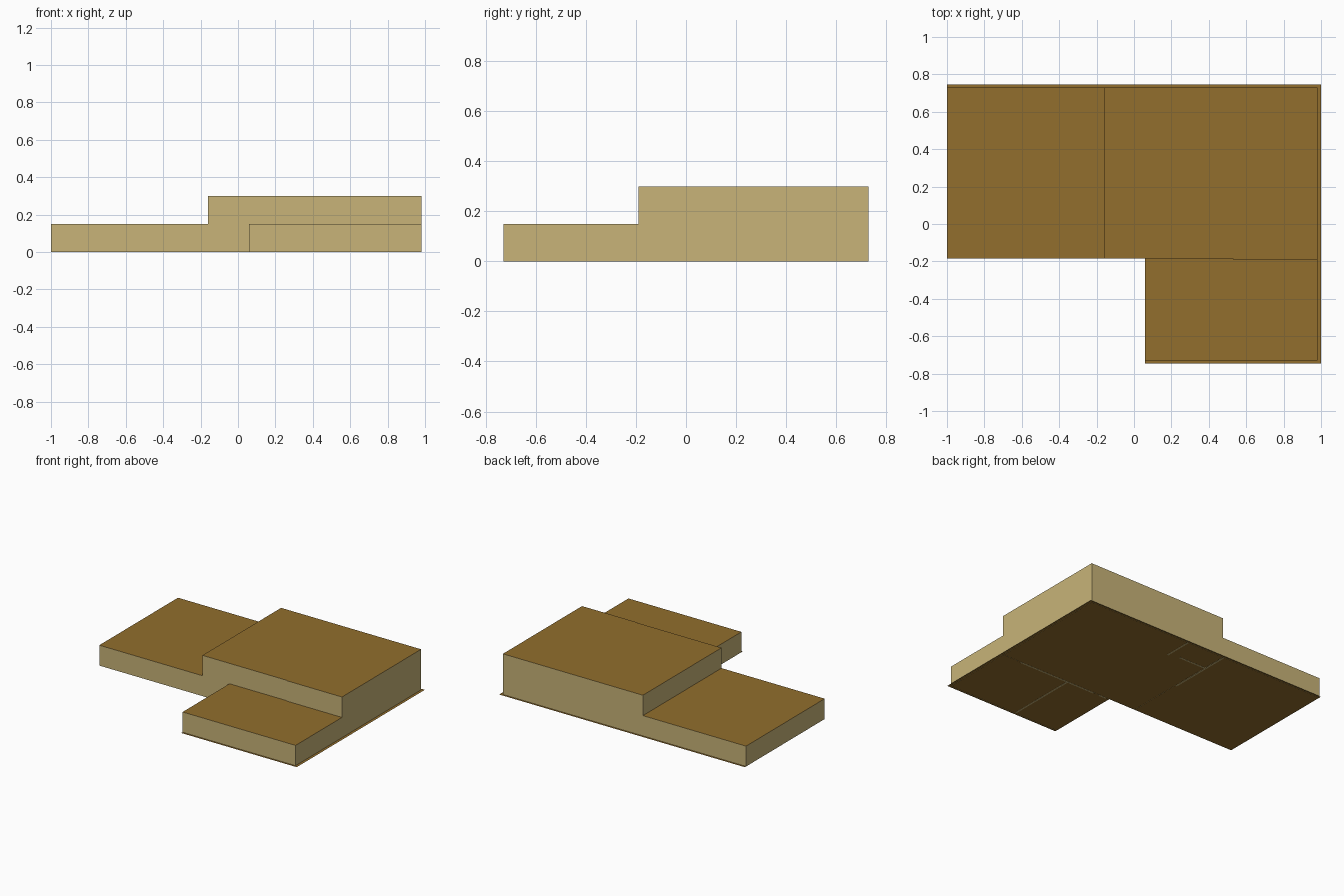
import bpy, bmesh

if "Cube" in bpy.data.objects:
    bpy.data.objects.remove(bpy.data.objects["Cube"])


def material(name, color):
    m = bpy.data.materials.new(name)
    m.diffuse_color = (*color, 1)
    m.use_nodes = True
    m.node_tree.nodes["Principled BSDF"].inputs["Base Color"].default_value = m.diffuse_color
    return m


WALL = material("tan wall", (0.578, 0.456, 0.188))
ROOF = material("brown roof and floor", (0.287, 0.156, 0.026))


def box(name, x0, x1, y0, y1, z0, z1, mats, open_bottom=False):
    """Axis-aligned box; up-facing faces take the last material."""
    bm = bmesh.new()
    bmesh.ops.create_cube(bm, size=1)
    for v in bm.verts:
        v.co.x = x1 if v.co.x > 0 else x0
        v.co.y = y1 if v.co.y > 0 else y0
        v.co.z = z1 if v.co.z > 0 else z0
    bm.normal_update()
    for f in bm.faces:
        f.material_index = len(mats) - 1 if f.normal.z > 0.5 else 0
    if open_bottom:
        bmesh.ops.delete(bm, geom=[f for f in bm.faces if f.normal.z < -0.5], context='FACES')
    finish(name, bm, mats)


def finish(name, bm, mats):
    me = bpy.data.meshes.new(name)
    bm.to_mesh(me)
    bm.free()
    for m in mats:
        me.materials.append(m)
    bpy.context.collection.objects.link(bpy.data.objects.new(name, me))


# Flat-roofed volumes, open underneath
BLOCKS = {
    "low_left_wing": (-1.0, -0.16, -0.185, 0.73, 0.15),
    "tall_main_block": (-0.16, 0.98, -0.185, 0.73, 0.30),
    "low_front_wing": (0.06, 0.98, -0.73, -0.185, 0.15),
}
for name, (x0, x1, y0, y1, h) in BLOCKS.items():
    box(name, x0, x1, y0, y1, 0, h, [WALL, ROOF], True)

# Slight wall step on the right part of the tall front
box("front_wall_step", 0.53, 0.98, -0.19, -0.185, 0.14, 0.30, [WALL, ROOF])

# L-shaped floor sheet reaching a little past the walls
bm = bmesh.new()
outline = [(-1, -0.185), (0.06, -0.185), (0.06, -0.745), (1, -0.745), (1, 0.745), (-1, 0.745)]
bm.faces.new([bm.verts.new((x, y, 0.001)) for x, y in outline])
finish("floor_sheet", bm, [ROOF])

# Interior partitions, their feet showing through the floor
T = 0.006
PARTITIONS = [
    (0.09, 0.14, -0.19, -0.19), (0.20, 0.82, -0.19, -0.19),
    (0.42, 0.42, -0.72, -0.19), (0.14, 0.14, 0.52, 0.72),
    (-0.17, 0.05, 0.54, 0.54), (-0.17, -0.17, 0.24, 0.72),
]
for i, (x0, x1, y0, y1) in enumerate(PARTITIONS):
    box(f"partition_{i + 1}", x0 - T, x1 + T, y0 - T, y1 + T, 0, 0.145, [WALL])
